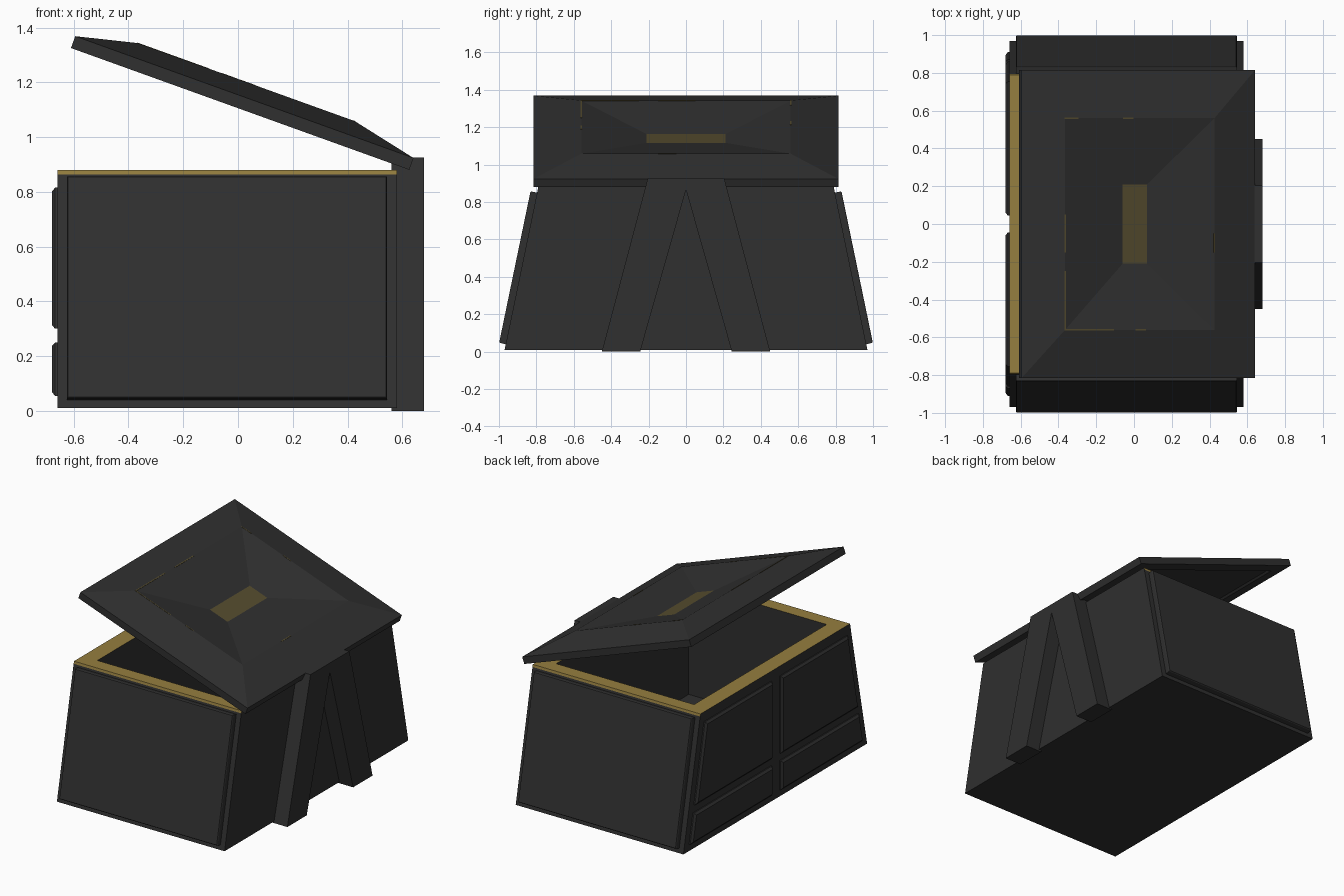
import bpy, bmesh, math
from mathutils import Matrix, Vector

if "Cube" in bpy.data.objects:
    bpy.data.objects.remove(bpy.data.objects["Cube"])


def material(name, rgb):
    m = bpy.data.materials.new(name)
    m.diffuse_color = (*rgb, 1)
    m.use_nodes = True
    m.node_tree.nodes["Principled BSDF"].inputs["Base Color"].default_value = m.diffuse_color
    return m


DARK = material("charcoal", (0.029, 0.029, 0.029))
GOLD = material("gold", (0.30, 0.21, 0.05))
OLD_GOLD = material("dull gold", (0.092, 0.073, 0.028))


def make(name, bm, mats=(DARK,), matrix=None):
    bmesh.ops.recalc_face_normals(bm, faces=bm.faces)
    me = bpy.data.meshes.new(name)
    bm.to_mesh(me)
    bm.free()
    for m in mats:
        me.materials.append(m)
    ob = bpy.data.objects.new(name, me)
    if matrix:
        ob.matrix_world = matrix
    bpy.context.collection.objects.link(ob)
    return ob


def loft(loops):
    """Skin through point loops and cap both ends."""
    bm = bmesh.new()
    vs = [[bm.verts.new(p) for p in lp] for lp in loops]
    for a, b in zip(vs, vs[1:]):
        n = len(a)
        for i in range(n):
            j = (i + 1) % n
            bm.faces.new((a[i], a[j], b[j], b[i]))
    bm.faces.new(vs[0])
    bm.faces.new(vs[-1])
    return bm


def rect(x0, x1, hy, z):
    return [(x0, -hy, z), (x1, -hy, z), (x1, hy, z), (x0, hy, z)]


def half_width(z):
    return 0.97 - 0.207 * (z - 0.01)


# open tapered box with gold rim
bm = loft([rect(-0.66, 0.58, half_width(0.01), 0.01),
           rect(-0.66, 0.58, half_width(0.864), 0.864),
           rect(-0.66, 0.58, half_width(0.88), 0.88),
           rect(-0.55, 0.47, 0.70, 0.88),
           rect(-0.55, 0.47, 0.70, 0.14)])
bmesh.ops.recalc_face_normals(bm, faces=bm.faces)
for f in bm.faces:
    z = f.calc_center_median().z
    rim = z > 0.875
    band = 0.865 < z and abs(f.normal.y) > 0.5
    f.material_index = 1 if rim or band else 0
make("chest_body", bm, (DARK, GOLD))

# raised end panels on the sloping faces
for s, label in ((-1, "front"), (1, "back")):
    out = Vector((0, s * 0.979, 0.203))

    def panel_loop(inset, depth):
        pts = []
        for x, z in ((-0.625 + inset, 0.04 + inset), (0.545 - inset, 0.04 + inset),
                     (0.545 - inset, 0.85 - inset), (-0.625 + inset, 0.85 - inset)):
            pts.append(Vector((x, s * half_width(z), z)) + out * depth)
        return pts
    make(label + "_panel", loft([panel_loop(0, -0.01), panel_loop(0, 0.03),
                                 panel_loop(0.004, 0.036)]))

# four bevelled panels on the left face
for s, side in ((-1, "near"), (1, "far")):
    for z0, z1, row in ((0.055, 0.25, "lower"), (0.30, 0.815, "upper")):
        def tile(x, i):
            a, b = z0 + i, z1 - i
            return [(x, s * (0.045 + i), a), (x, s * (half_width(a) - 0.05 - i), a),
                    (x, s * (half_width(b) - 0.05 - i), b), (x, s * (0.045 + i), b)]
        make(f"{row}_{side}_tile", loft([tile(-0.65, 0), tile(-0.668, 0), tile(-0.68, 0.014)]))

# split-leg hinge bracket on the right face, made of two mirrored halves
for s, side in ((-1, "near"), (1, "far")):
    prof = [(0.245, 0), (0.45, 0), (0.205, 0.925), (0, 0.925), (0, 0.865)]
    make(side + "_hinge_leg", loft([[(x, s * y, z) for y, z in prof] for x in (0.56, 0.68)]))

# tilted lid: local x runs down the slope from the raised edge
L = 1.313
lid_m = Matrix.Translation((-0.61, 0, 1.325)) @ Matrix.Rotation(math.radians(19.8), 4, 'Y')
bm = loft([rect(0.10, L - 0.10, 0.71, 0.014),
           rect(0.09, L - 0.09, 0.72, 0),
           rect(0, L, 0.815, 0),
           rect(0, L, 0.815, 0.046),
           rect(0.225, 1.065, 0.56, 0.10),
           rect(0.572, 0.71, 0.21, 0.034)])
bm.faces.ensure_lookup_table()
bm.faces[-1].material_index = 1
make("lid", bm, (DARK, OLD_GOLD), lid_m)

# worn gold traces along the lid crease
bm = bmesh.new()
for x0, x1, y0, y1 in ((0.222, 0.229, -0.56, -0.25), (0.222, 0.229, -0.15, 0.05),
                       (0.222, 0.50, -0.563, -0.557), (0.62, 0.68, -0.563, -0.557),
                       (0.222, 0.30, 0.557, 0.563), (0.55, 0.61, 0.557, 0.563),
                       (1.061, 1.068, -0.15, -0.05)):
    m = Matrix.Translation(((x0 + x1) / 2, (y0 + y1) / 2, 0.0975)) @ Matrix.Diagonal((x1 - x0, y1 - y0, 0.007, 1))
    bmesh.ops.create_cube(bm, size=1, matrix=m)
make("lid_trim", bm, (OLD_GOLD,), lid_m)
